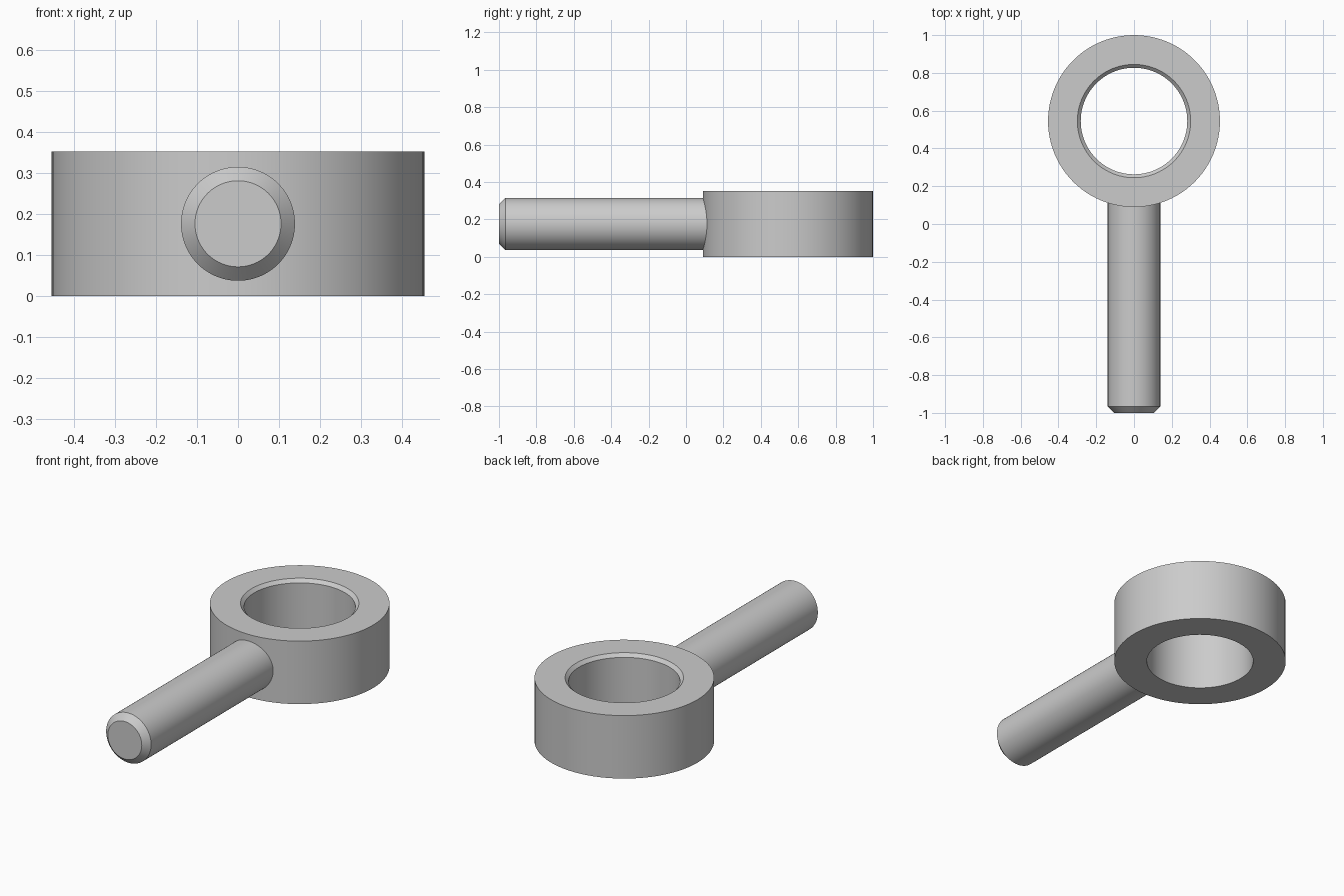
import bpy
import math
from mathutils import Matrix

cube = bpy.data.objects.get("Cube")
if cube:
    bpy.data.objects.remove(cube, do_unlink=True)

RING_Y, RING_R, HEIGHT = 0.545, 0.455, 0.352
HOLE_R, HOLE_BEVEL = 0.282, 0.018
ROD_R, ROD_BEVEL, ROD_END = 0.139, 0.034, 0.18

steel = bpy.data.materials.new("grey_steel")
steel.use_nodes = True
colour = (0.6, 0.6, 0.6, 1)
steel.diffuse_color = colour
steel.node_tree.nodes["Principled BSDF"].inputs["Base Color"].default_value = colour


def lathe(name, profile, matrix, closed, sides=96):
    """Spin (radius, height) points around z; a closed profile makes a ring."""
    n = len(profile)
    verts = [(r * math.cos(a), r * math.sin(a), z)
             for a in (2 * math.pi * i / sides for i in range(sides))
             for r, z in profile]
    faces = []
    for i in range(sides):
        j = (i + 1) % sides
        for k in range(n if closed else n - 1):
            m = (k + 1) % n
            faces.append((i * n + k, j * n + k, j * n + m, i * n + m))
    if not closed:
        faces.append([i * n for i in reversed(range(sides))])
        faces.append([i * n + n - 1 for i in range(sides)])
    mesh = bpy.data.meshes.new(name)
    mesh.from_pydata(verts, [], faces)
    mesh.transform(matrix)
    mesh.materials.append(steel)
    obj = bpy.data.objects.new(name, mesh)
    bpy.context.collection.objects.link(obj)
    bpy.ops.object.select_all(action="DESELECT")
    obj.select_set(True)
    bpy.context.view_layer.objects.active = obj
    bpy.ops.object.shade_smooth_by_angle(angle=math.radians(30))
    return obj


# Eye ring, with a bevel on the upper rim of the hole
lathe("eye_ring",
      [(RING_R, 0), (RING_R, HEIGHT), (HOLE_R + HOLE_BEVEL, HEIGHT),
       (HOLE_R, HEIGHT - HOLE_BEVEL), (HOLE_R, 0)],
      Matrix.Translation((0, RING_Y, 0)), closed=True)

# Round shank with a bevelled tip, running back into the ring wall
lathe("shank",
      [(ROD_R - ROD_BEVEL, -1), (ROD_R, ROD_BEVEL - 1), (ROD_R, ROD_END)],
      Matrix.Translation((0, 0, HEIGHT / 2)) @ Matrix.Rotation(-math.pi / 2, 4, "X"),
      closed=False)
